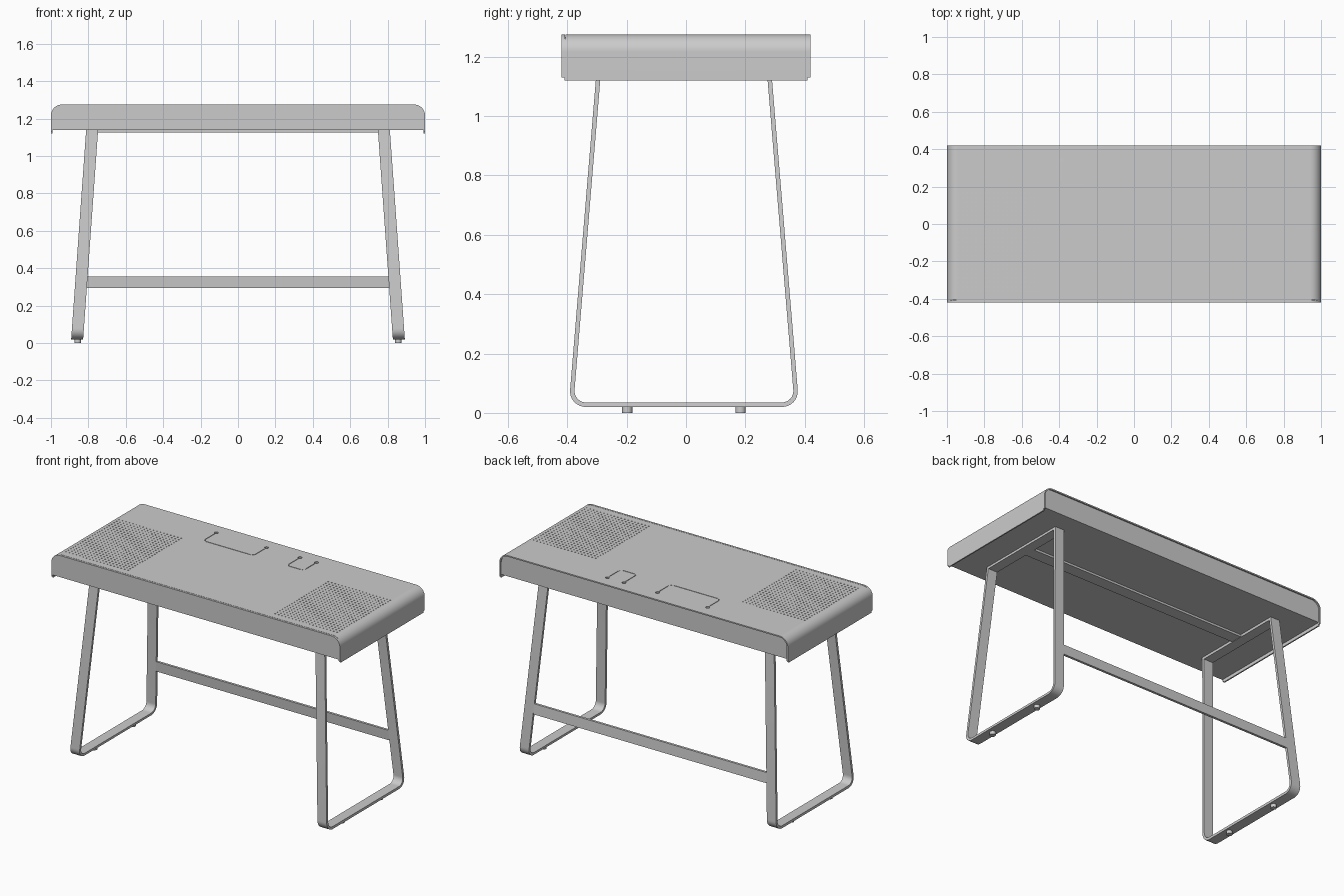
import bpy, bmesh, math
from mathutils import Vector

cube = bpy.data.objects.get("Cube")
if cube:
    bpy.data.objects.remove(cube)

grey = bpy.data.materials.new("plain grey")
grey.use_nodes = True
GREY = (0.6, 0.6, 0.6, 1)
grey.diffuse_color = GREY
grey.node_tree.nodes["Principled BSDF"].inputs["Base Color"].default_value = GREY

HALF_Y, TOP, UNDER, LIP = 0.42, 1.275, 1.14, 1.12
SHEET = 0.008


def finish(name, bm, smooth=True):
    bmesh.ops.recalc_face_normals(bm, faces=bm.faces)
    mesh = bpy.data.meshes.new(name)
    bm.to_mesh(mesh)
    bm.free()
    obj = bpy.data.objects.new(name, mesh)
    bpy.context.collection.objects.link(obj)
    mesh.materials.append(grey)
    bpy.ops.object.select_all(action="DESELECT")
    obj.select_set(True)
    bpy.context.view_layer.objects.active = obj
    if smooth:
        bpy.ops.object.shade_smooth_by_angle(angle=math.radians(30))
    return obj


def prism(points, offset):
    """Extrude a closed outline along an offset."""
    bm = bmesh.new()
    face = bm.faces.new([bm.verts.new(p) for p in points])
    new = bmesh.ops.extrude_face_region(bm, geom=[face])["geom"]
    verts = [v for v in new if isinstance(v, bmesh.types.BMVert)]
    bmesh.ops.translate(bm, vec=offset, verts=verts)
    return bm


def box(name, lo, hi):
    (x0, y0, z0), (x1, y1, z1) = lo, hi
    base = [(x0, y0, z0), (x1, y0, z0), (x1, y1, z0), (x0, y1, z0)]
    return finish(name, prism(base, (0, 0, z1 - z0)), False)


def arch(half, top, bottom, radius, y, steps=10):
    """Outline from the lower right, over the rounded shoulders, to the lower left."""
    right = [(half, y, bottom)]
    for i in range(steps + 1):
        a = i / steps * math.pi / 2
        right.append((half - radius + radius * math.cos(a), y,
                      top - radius + radius * math.sin(a)))
    return right + [(-x, y, z) for x, y, z in reversed(right)]


# Bent sheet forming the top and both ends
outer = arch(1, TOP, LIP, 0.058, -HALF_Y)
inner = arch(1 - SHEET, TOP - SHEET, LIP, 0.058 - SHEET, -HALF_Y)
bm = prism(outer + inner[::-1], (0, 2 * HALF_Y, 0))
corners = [e for e in bm.edges if all(abs(v.co.z - LIP) < 1e-4 for v in e.verts)
           and abs(e.verts[0].co.y - e.verts[1].co.y) < 1e-4]
bmesh.ops.bevel(bm, geom=corners, offset=0.01, segments=4, affect="EDGES")
top_sheet = finish("top_sheet", bm)

# Perforations, seam and engraved lines cut through the sheet
cut = bmesh.new()


def add_hole(x, y, radius, sides):
    ret = bmesh.ops.create_cone(cut, cap_ends=True, segments=sides, radius1=radius,
                                radius2=radius, depth=0.03)
    bmesh.ops.translate(cut, vec=(x, y, TOP), verts=ret["verts"])


def add_slot(a, b, width):
    a, b = Vector(a), Vector(b)
    d = b - a
    angle = math.atan2(d.y, d.x)
    ret = bmesh.ops.create_cube(cut, size=1)
    verts = ret["verts"]
    bmesh.ops.scale(cut, vec=(d.length, width, 0.03), verts=verts)
    for v in verts:
        x, y, z = v.co
        v.co = ((a.x + b.x) / 2 + x * math.cos(angle) - y * math.sin(angle),
                (a.y + b.y) / 2 + x * math.sin(angle) + y * math.cos(angle), TOP + z)


COLS, ROWS = 19, 23
for side in (-1, 1):
    for i in range(COLS):
        for j in range(ROWS):
            add_hole(side * (0.51 + 0.43 * i / (COLS - 1)),
                     -0.36 + 0.525 * j / (ROWS - 1), 0.0042, 6)
add_slot((-0.985, -0.407), (0.985, -0.407), 0.002)
for x0, x1 in ((-0.388, -0.04), (0.192, 0.307)):
    for x in (x0, x1):
        add_hole(x, 0.34, 0.012, 16)
    c = 0.015
    path = [(x0, 0.325), (x0, 0.21 + c), (x0 + c, 0.21),
            (x1 - c, 0.21), (x1, 0.21 + c), (x1, 0.325)]
    for a, b in zip(path, path[1:]):
        # short gaps keep neighbouring slots apart
        gap = (Vector(b) - Vector(a)).normalized() * 0.004
        add_slot(Vector(a) + gap, Vector(b) - gap, 0.004)
cutter = finish("hole_cutter", cut, False)
cutter.hide_render = True
mod = top_sheet.modifiers.new("holes", "BOOLEAN")
mod.operation, mod.solver, mod.object = "DIFFERENCE", "MANIFOLD", cutter
bpy.context.view_layer.objects.active = top_sheet
bpy.ops.object.modifier_apply(modifier="holes")
bpy.data.objects.remove(cutter)
weighted = top_sheet.modifiers.new("weighted", "WEIGHTED_NORMAL")
weighted.keep_sharp = True

# Closed case under the sheet, slightly recessed at the back
case = arch(1 - SHEET, TOP - SHEET, UNDER, 0.058 - SHEET, -HALF_Y)
finish("case", prism(case, (0, 2 * HALF_Y - 0.008, 0)))

# Flat rail under the case, between the leg frames
box("under_rail", (-0.755, -0.045, 1.127), (0.755, 0.03, UNDER))


# Leg frames: flat bar bent into a closed loop, leaning outwards
def loop(inset, radius):
    cy, z0, z1 = -0.007, 0.02 + inset, UNDER - inset
    slope = 0.083

    def half_y(z):
        return 0.39 - inset - slope * z

    low = Vector((half_y(z0), z0))
    along = Vector((-slope, 1)).normalized()
    start = low + along * radius
    end = low - Vector((radius, 0))
    pts = [(half_y(z1), z1)]
    for i in range(9):
        t = i / 8
        # circular-looking corner as a weighted quadratic curve
        w = [(1 - t) ** 2, 1.4 * t * (1 - t), t ** 2]
        p = (start * w[0] + low * w[1] + end * w[2]) / sum(w)
        pts.append((p.x, p.y))
    return [(cy + y, z) for y, z in pts] + [(cy - y, z) for y, z in reversed(pts)]


def lean(z):
    return 0.86 - 0.0715 * (z - 0.02)


for name, s in (("left", 1), ("right", -1)):
    bm = bmesh.new()
    rings = []
    for pts in (loop(0, 0.058), loop(0.015, 0.043)):
        for dx in (-0.032, 0.032):
            rings.append([bm.verts.new((s * (lean(z) + dx), y, z)) for y, z in pts])
    n = len(rings[0])
    for a, b in ((0, 1), (1, 3), (3, 2), (2, 0)):
        for i in range(n):
            k = (i + 1) % n
            bm.faces.new((rings[a][i], rings[a][k], rings[b][k], rings[b][i]))
    finish(name + "_leg_frame", bm)
    # Round feet
    for end, y in (("front", -0.198), ("back", 0.184)):
        bm = bmesh.new()
        bmesh.ops.create_cone(bm, cap_ends=True, segments=24, radius1=0.017,
                              radius2=0.017, depth=0.022)
        bmesh.ops.translate(bm, vec=(s * 0.857, y, 0.011), verts=bm.verts)
        finish(f"{name}_{end}_foot", bm)

# Cross brace joining the back legs, tilted with them
brace = [(-0.007 + 0.39 - d - 0.083 * z, z) for d, z in
         ((0, 0.293), (0.015, 0.293), (0.015, 0.357), (0, 0.357))]
bm = prism([(-0.807, y, z) for y, z in brace], (1.614, 0, 0))
finish("cross_brace", bm, False)
